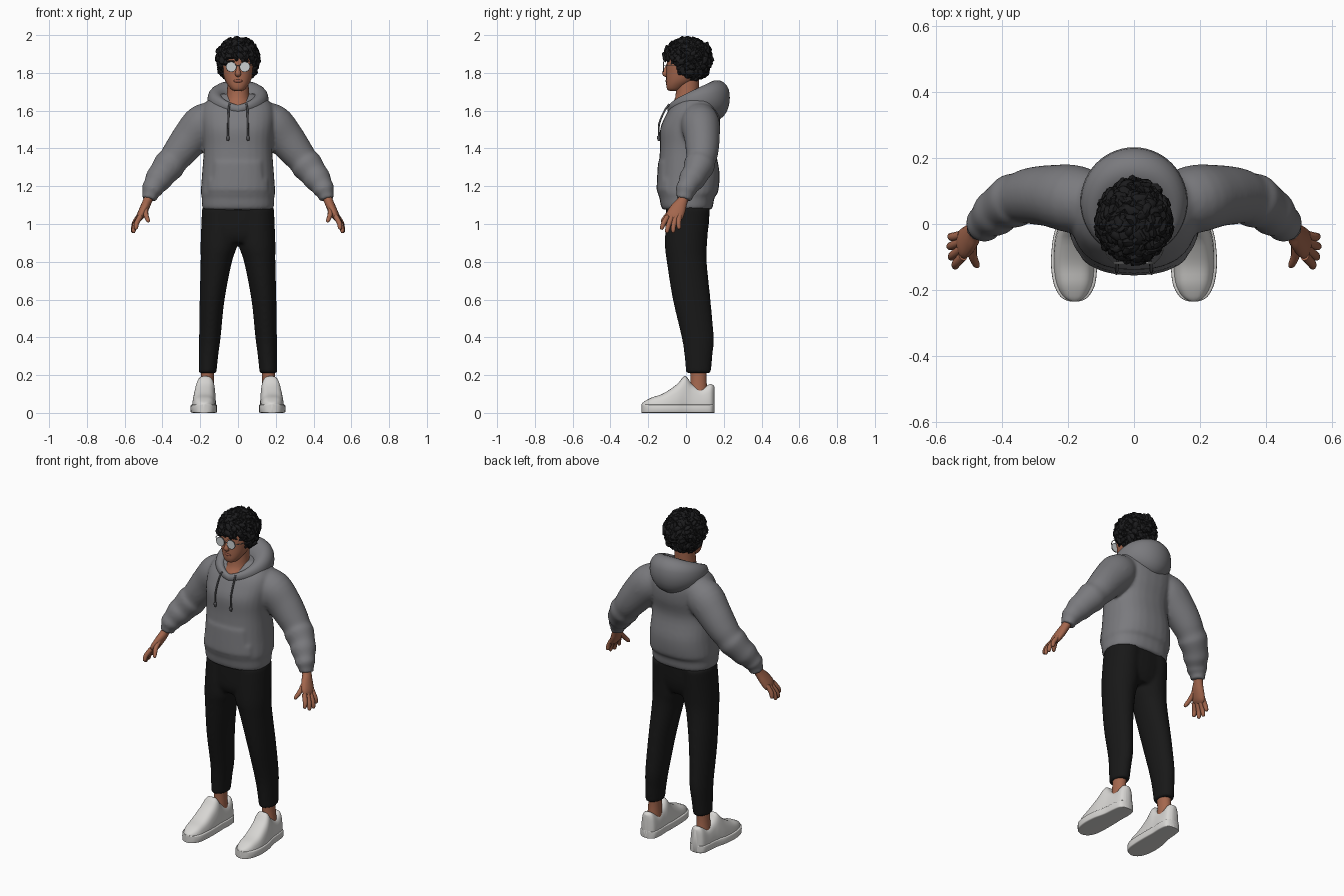
import bpy, bmesh, math, random
from math import sin, cos, pi, tau, sqrt, copysign
from mathutils import Vector, Matrix

random.seed(4)
if "Cube" in bpy.data.objects:
    bpy.data.objects.remove(bpy.data.objects["Cube"], do_unlink=True)


def material(name, r, g, b):
    m = bpy.data.materials.new(name)
    m.use_nodes = True
    m.diffuse_color = (r, g, b, 1)
    bsdf = next(n for n in m.node_tree.nodes if n.type == "BSDF_PRINCIPLED")
    bsdf.inputs["Base Color"].default_value = (r, g, b, 1)
    bsdf.inputs["Roughness"].default_value = 0.8
    return m


SKIN = material("brown skin", .37, .135, .075)
LIPS = material("lip brown", .29, .095, .06)
HAIR = material("black hair", .011, .011, .012)
HOODIE = material("grey fleece", .195, .195, .208)
CORD = material("dark grey cord", .1, .1, .108)
PANTS = material("black cloth", .009, .009, .009)
SHOE = material("off white leather", .68, .67, .65)
LENS = material("pale lens", .6, .63, .64)
FRAME = material("grey metal", .2, .2, .2)


def finish(name, bm, mat, mirror=False, angle=50, fuse=False):
    bmesh.ops.recalc_face_normals(bm, faces=bm.faces[:])
    mesh = bpy.data.meshes.new(name)
    bm.to_mesh(mesh)
    bm.free()
    mesh.materials.append(mat)
    ob = bpy.data.objects.new(name, mesh)
    bpy.context.scene.collection.objects.link(ob)
    bpy.ops.object.select_all(action="DESELECT")
    ob.select_set(True)
    bpy.context.view_layer.objects.active = ob
    bpy.ops.object.shade_smooth_by_angle(angle=math.radians(angle))
    if mirror:
        ob.modifiers.new("Mirror", "MIRROR").use_mirror_merge = False
    if fuse:
        # One continuous skin of cloth with soft joins
        remesh = ob.modifiers.new("Fuse", "REMESH")
        remesh.mode = "VOXEL"
        remesh.voxel_size = .009
        remesh.use_smooth_shade = True
        soften = ob.modifiers.new("Soften", "SMOOTH")
        soften.factor = .5
        soften.iterations = 8
    return ob


def add_pair(bm, part):
    """Add a part and its mirror image to a mesh."""
    temp = bpy.data.meshes.new("temp")
    part.to_mesh(temp)
    part.free()
    bm.from_mesh(temp)
    temp.transform(Matrix.Scale(-1, 4, (1, 0, 0)))
    bm.from_mesh(temp)
    bpy.data.meshes.remove(temp)


def spline(rows, steps=4):
    """Catmull-Rom interpolation through rows of numbers."""
    out = []
    last = len(rows) - 1
    for i in range(last):
        quad = [rows[min(max(i + k, 0), last)] for k in (-1, 0, 1, 2)]
        for s in range(steps):
            t = s / steps
            out.append([b + t / 2 * (c - a + t * (2 * a - 5 * b + 4 * c - d + t * (3 * (b - c) + d - a)))
                        for a, b, c, d in zip(*quad)])
    return out + [list(rows[-1])]


def loft(rings, closed=False):
    bm = bmesh.new()
    loops = [[bm.verts.new(p) for p in ring] for ring in rings]
    pairs = list(zip(loops, loops[1:]))
    if closed:
        pairs.append((loops[-1], loops[0]))
    else:
        bm.faces.new(loops[0])
        bm.faces.new(loops[-1])
    for a, b in pairs:
        n = len(a)
        for i in range(n):
            j = (i + 1) % n
            bm.faces.new((a[i], a[j], b[j], b[i]))
    return bm


def oval(power=2, n=28):
    """Points of a unit superellipse."""
    f = lambda v: copysign(abs(v) ** (2 / power), v)
    return [(f(cos(tau * i / n)), f(sin(tau * i / n))) for i in range(n)]


def column(rows, power=2):
    """Horizontal rings from rows of z, centre x, centre y, radius x, radius y."""
    return loft([[(cx + rx * u, cy + ry * v, z) for u, v in oval(power)]
                 for z, cx, cy, rx, ry in spline(rows)])


def tube(rows, side=(0, 1, 0), n=16):
    """Rings along a path from rows of x, y, z, radius on the side axis, other radius."""
    rows = spline(rows)
    pts = [Vector(r[:3]) for r in rows]
    rings = []
    for i, r in enumerate(rows):
        tan = (pts[min(i + 1, len(pts) - 1)] - pts[max(i - 1, 0)]).normalized()
        a = Vector(side)
        a = (a - tan * a.dot(tan)).normalized()
        b = tan.cross(a)
        rings.append([pts[i] + a * r[3] * u + b * r[4] * v for u, v in oval(2, n)])
    return loft(rings)


def limb(a, b, r, bend):
    """Rounded finger-like rod."""
    a, b = Vector(a), Vector(b)
    prof = ((0, 1), (.5, .95), (.85, .8), (.97, .5), (1, .1))
    return tube([(*(a.lerp(b, t) + Vector(bend) * sin(pi * t)), r * k, r * k) for t, k in prof],
                side=(.8, .6, 0), n=10)


def ball(name, loc, size, mat, mirror=False):
    bm = bmesh.new()
    bmesh.ops.create_uvsphere(bm, u_segments=16, v_segments=10, radius=1,
                              matrix=Matrix.LocRotScale(Vector(loc), None, Vector(size)))
    return finish(name, bm, mat, mirror)


# Hoodie: body with hem band and raised pocket, fused with folded sleeves and cuffs
body = column([(1.075, 0, .005, .18, .125), (1.09, 0, .005, .19, .137), (1.14, 0, .005, .192, .146),
               (1.17, 0, .01, .197, .16), (1.27, 0, .016, .19, .162), (1.4, 0, .01, .182, .148),
               (1.5, 0, .02, .19, .157), (1.57, 0, .035, .195, .145), (1.62, 0, .045, .185, .125),
               (1.66, 0, .06, .155, .1), (1.69, 0, .06, .1, .07)], 2.4)
pocket = []
for f in body.faces:
    c = f.calc_center_median()
    if c.y < 0 and 1.165 < c.z < 1.33 and abs(c.x) < .15 - .3 * max(0, c.z - 1.22):
        pocket.append(f)
bmesh.ops.recalc_face_normals(body, faces=body.faces[:])
bmesh.ops.inset_region(body, faces=pocket, thickness=.008, depth=.006)
add_pair(body, tube([(.1, .06, 1.575, .085, .08), (.18, .075, 1.53, .103, .108),
                     (.25, .085, 1.455, .094, .1), (.31, .085, 1.38, .086, .088),
                     (.345, .078, 1.335, .078, .08), (.365, .07, 1.31, .083, .085),
                     (.4, .05, 1.265, .07, .074), (.422, .03, 1.235, .07, .072),
                     (.445, .01, 1.2, .055, .058), (.455, .0, 1.18, .057, .057),
                     (.464, -.006, 1.155, .045, .043), (.471, -.012, 1.13, .043, .04)], n=24))
finish("hoodie_body", body, HOODIE, fuse=True)

# Folded hood lying around the neck: a thin V in front, thick and pointed behind
rings = []
for i in range(64):
    u = tau * i / 64
    back = (1 - cos(u)) / 2
    r, h = .016 + .062 * back, .022 + .072 * back
    centre = Vector((.112 * sin(u), .036 - .118 * cos(u), 1.607 + .06 * sqrt(back)))
    out = Vector((sin(u), -cos(u), 0))
    rings.append([centre + out * r * p + Vector((0, 0, h * q + .012 * p * back * (q > 0)
                                                 + .025 * min(q, 0) * back ** 6))
                  for p, q in oval(2, 20)])
finish("hood", loft(rings, closed=True), HOODIE)

# Drawstrings with knotted ends
finish("drawstring", tube([(.045, -.088, 1.635, .005, .005), (.05, -.113, 1.6, .005, .005),
                           (.052, -.142, 1.53, .005, .005), (.053, -.143, 1.47, .005, .005),
                           (.053, -.145, 1.46, .009, .009), (.053, -.143, 1.44, .006, .006)], n=8),
       CORD, mirror=True)

# Hands
finish("palm", tube([(.467, -.008, 1.155, .028, .026), (.48, -.02, 1.12, .029, .024),
                     (.495, -.04, 1.085, .041, .024), (.515, -.06, 1.045, .046, .021),
                     (.525, -.068, 1.025, .036, .013)]), SKIN, mirror=True)
fingers = {"index_finger": ((.517, -.098, 1.04), (.54, -.13, .97)),
           "middle_finger": ((.522, -.076, 1.035), (.553, -.102, .952)),
           "ring_finger": ((.524, -.054, 1.035), (.558, -.068, .953)),
           "little_finger": ((.522, -.034, 1.045), (.555, -.036, .972)),
           "thumb": ((.488, -.05, 1.095), (.472, -.13, 1.01))}
for name, (a, b) in fingers.items():
    finish(name, limb(a, b, .014, (.008, -.004, 0)), SKIN, mirror=True)

# Trousers: seat fused with two legs, bare ankles below
seat = column([(1.1, 0, .01, .184, .116), (1.0, 0, .006, .186, .115),
               (.94, 0, .002, .175, .108), (.9, 0, .002, .1, .09)], 2.3)
add_pair(seat, column([(1.08, .095, .012, .096, .115), (.9, .1, .0, .098, .112),
                       (.8, .115, .004, .083, .106), (.6, .137, .03, .066, .1),
                       (.4, .149, .062, .057, .085), (.3, .156, .066, .051, .074),
                       (.21, .161, .066, .047, .066)]))
finish("trousers", seat, PANTS, fuse=True)
finish("ankle", column([(.24, .16, .066, .036, .045), (.17, .163, .066, .035, .043),
                        (.09, .166, .066, .04, .05)]), SKIN, mirror=True)

# Shoes: rows of y, centre x, half width, height
SHOE_ROWS = [(-.235, .18, .006, .045), (-.23, .18, .027, .053), (-.215, .18, .046, .064),
             (-.18, .18, .063, .082), (-.12, .181, .07, .103), (-.05, .178, .068, .15),
             (-.005, .173, .062, .195), (.03, .17, .058, .155), (.08, .167, .057, .13),
             (.125, .166, .051, .152), (.142, .166, .038, .148), (.15, .166, .018, .14)]


def shoe(power, grow, taper, height=None):
    return loft([[(cx + (w + grow) * u * (1 - taper * (v + 1) / 2), y, (height or h) * (v + 1) / 2)
                  for u, v in oval(power)] for y, cx, w, h in spline(SHOE_ROWS)])


finish("shoe_upper", shoe(3.2, -.001, .25), SHOE, mirror=True)
finish("shoe_sole", shoe(9, 0, 0, .045), SHOE, mirror=True)

# Neck, head and face
finish("neck", column([(1.57, 0, 0, .08, .075), (1.62, 0, -.004, .078, .08),
                       (1.67, 0, .005, .06, .062), (1.77, 0, .01, .056, .06)]), SKIN)
finish("head", column([(1.703, 0, -.065, .012, .015), (1.71, 0, -.062, .032, .035),
                       (1.73, 0, -.05, .05, .054), (1.76, 0, -.027, .068, .078),
                       (1.8, 0, -.01, .08, .094), (1.85, 0, .0, .088, .102),
                       (1.92, 0, .01, .084, .1), (1.96, 0, .01, .05, .06)], 2.2), SKIN)
finish("nose", tube([(0, -.096, 1.845, .008, .008), (0, -.106, 1.815, .012, .011),
                     (0, -.112, 1.795, .014, .016), (0, -.1, 1.783, .006, .01)]), SKIN)
ball("lips", (0, -.1, 1.757), (.024, .009, .009), LIPS)
ball("eyebrow", (.038, -.096, 1.862), (.024, .008, .004), HAIR, mirror=True)

# Glasses
LENS_AT = Vector((.036, -.118, 1.832))
facing = Matrix.Translation(LENS_AT) @ Matrix.Rotation(pi / 2, 4, "X")
bm = bmesh.new()
bmesh.ops.create_cone(bm, cap_ends=True, segments=24, radius1=.026, radius2=.026, depth=.004, matrix=facing)
finish("lens", bm, LENS, mirror=True)
rim = [[LENS_AT + Vector((cos(a) * (.0265 + .0015 * p), .003 * q, sin(a) * (.0265 + .0015 * p)))
        for p, q in oval(2, 6)] for a in (tau * i / 24 for i in range(24))]
finish("lens_rim", loft(rim, closed=True), FRAME, mirror=True)
finish("glasses_arm", tube([(.062, -.118, 1.838, .002, .002), (.088, -.08, 1.838, .002, .002),
                            (.092, .01, 1.835, .002, .002)], side=(0, 0, 1), n=6), FRAME, mirror=True)
finish("glasses_bridge", tube([(-.01, -.118, 1.836, .002, .002), (0, -.121, 1.839, .002, .002),
                               (.01, -.118, 1.836, .002, .002)], n=6), FRAME)


# Curly hair: a scalp cap covered in overlapping clumps
def hairy(p):
    if p.z > 1.875:
        return True
    if p.y < -.045:
        return p.z > 1.845 and abs(p.x) > .065
    return p.z > (1.8 if p.y < -.015 else 1.768)


def on_scalp(d, k=1):
    return Vector((d.x * .102 * k, .008 + d.y * .116 * k, 1.88 + d.z * k * (.098 if d.z > 0 else .135)))


cap = bmesh.new()
bmesh.ops.create_icosphere(cap, subdivisions=4, radius=1)
for v in cap.verts:
    v.co = on_scalp(v.co)
bmesh.ops.delete(cap, geom=[f for f in cap.faces if not hairy(f.calc_center_median())], context="FACES")
finish("scalp_hair", cap, HAIR)

curls = bmesh.new()
COUNT = 330
for i in range(COUNT):
    z = 1 - 2 * (i + .5) / COUNT
    a = i * pi * (3 - sqrt(5))
    d = Vector((cos(a) * sqrt(1 - z * z), sin(a) * sqrt(1 - z * z), z))
    p = on_scalp(d, random.uniform(.95, 1.07))
    if not hairy(p):
        continue
    turn = Matrix.Rotation(random.uniform(0, tau), 3, d) @ d.to_track_quat("Z", "Y").to_matrix()
    turn = turn @ Matrix.Rotation(random.uniform(-.6, .6), 3, "Y")
    size = Vector((1.4, .8, .75)) * random.uniform(.013, .021)
    new = bmesh.ops.create_icosphere(curls, subdivisions=2, radius=1,
                                     matrix=Matrix.LocRotScale(p, turn, size))
    for v in new["verts"]:
        v.co += Vector([random.uniform(-.003, .003) for _ in range(3)])
finish("hair_curls", curls, HAIR, angle=35)
